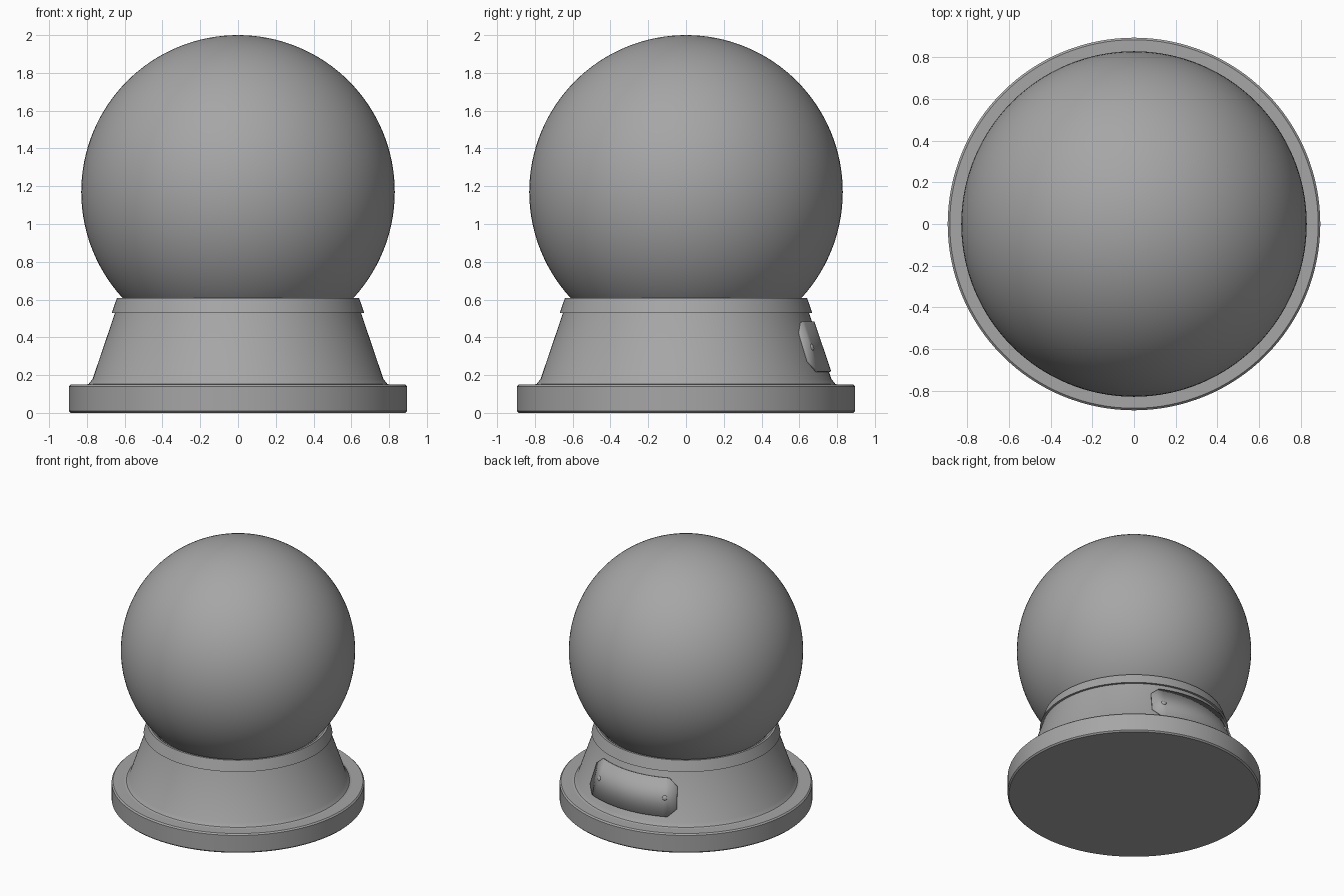
import bpy, bmesh, math
from mathutils import Vector

cube = bpy.data.objects.get("Cube")
if cube:
    bpy.data.objects.remove(cube)

grey = bpy.data.materials.new("plain_grey")
grey.use_nodes = True
colour = (0.38, 0.38, 0.38, 1)
grey.diffuse_color = colour
grey.node_tree.nodes["Principled BSDF"].inputs["Base Color"].default_value = colour


def finish(name, bm, angle=30):
    """Turn a bmesh into a shaded grey object."""
    mesh = bpy.data.meshes.new(name)
    bm.to_mesh(mesh)
    bm.free()
    obj = bpy.data.objects.new(name, mesh)
    bpy.context.collection.objects.link(obj)
    mesh.materials.append(grey)
    bpy.ops.object.select_all(action="DESELECT")
    obj.select_set(True)
    bpy.context.view_layer.objects.active = obj
    bpy.ops.object.shade_smooth_by_angle(angle=math.radians(angle))
    return obj


def lathe(name, profile, steps=128):
    """Spin a closed (radius, height) profile about the z axis."""
    bm = bmesh.new()
    verts = [bm.verts.new((r, 0, z)) for r, z in profile]
    edges = [bm.edges.new(pair) for pair in zip(verts, verts[1:])]
    bmesh.ops.spin(bm, geom=verts + edges, cent=(0, 0, 0), axis=(0, 0, 1),
                   angle=math.tau, steps=steps)
    bmesh.ops.remove_doubles(bm, verts=bm.verts, dist=0.0002)
    bmesh.ops.recalc_face_normals(bm, faces=bm.faces)
    return finish(name, bm)


def wall(z):
    """Radius of the tapered pedestal at height z."""
    return 0.651 + (0.53 - z) * 0.339


def on_wall(angle, z, out=0):
    r = wall(z) + out
    return Vector((r * math.sin(angle), r * math.cos(angle), z))


# Foot disc with softened rims
lathe("foot", [(0, 0), (0.885, 0), (0.895, 0.01), (0.895, 0.14),
               (0.885, 0.15), (0, 0.15)])

# Tapered pedestal with a small fillet where it meets the foot
lathe("pedestal", [(0, 0.14), (0.81, 0.148), (0.79, 0.154), (wall(0.18), 0.18),
                   (wall(0.54), 0.54), (0, 0.54)])

# Collar holding the globe
lathe("collar", [(0, 0.53), (0.668, 0.53), (0.641, 0.609),
                 (0.625, 0.609), (0.6, 0.59), (0, 0.59)])

# Globe
bm = bmesh.new()
bmesh.ops.create_uvsphere(bm, u_segments=128, v_segments=64, radius=0.83)
bmesh.ops.translate(bm, verts=bm.verts, vec=(0, 0, 1.17))
finish("globe", bm)

# Curved name plate with clipped corners on the back
half, clip, low, high, cut = 30, 5, 0.215, 0.478, 0.055
bm = bmesh.new()
columns = []
for i in range(25):
    degrees = -half + i * half / 12
    rise = cut * max(0, 1 - (half - abs(degrees)) / clip)
    a = math.radians(degrees)
    columns.append([bm.verts.new(on_wall(a, z, -0.004))
                    for z in (low + rise, high - rise)])
for (b0, t0), (b1, t1) in zip(columns, columns[1:]):
    bm.faces.new((b0, t0, t1, b1))
plate = finish("name_plate", bm)
solid = plate.modifiers.new("thickness", "SOLIDIFY")
solid.thickness = 0.016
solid.offset = 1

# Domed rivets on the plate
for side, name in ((1, "left_rivet"), (-1, "right_rivet")):
    bm = bmesh.new()
    bmesh.ops.create_uvsphere(bm, u_segments=24, v_segments=12, radius=0.018)
    bmesh.ops.scale(bm, verts=bm.verts, vec=(1, 1, 0.5))
    a = math.radians(23 * side)
    facing = Vector((math.sin(a), math.cos(a), 0.339))
    bmesh.ops.rotate(bm, verts=bm.verts, matrix=facing.to_track_quat("Z", "Y").to_matrix())
    bmesh.ops.translate(bm, verts=bm.verts, vec=on_wall(a, 0.347, 0.012))
    finish(name, bm)
